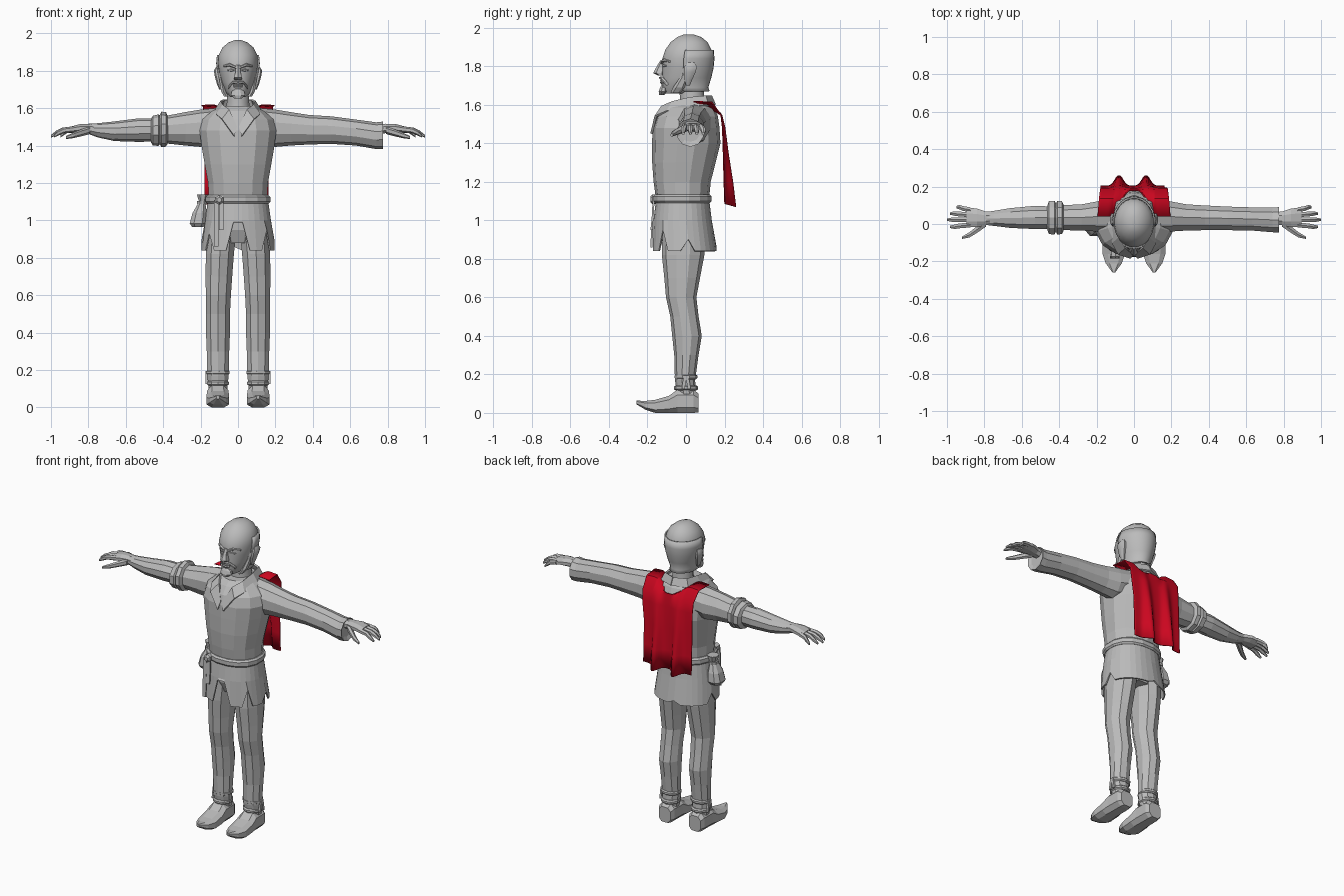
import bpy, bmesh, math
from mathutils import Vector


def material(name, rgb):
    m = bpy.data.materials.new(name)
    m.diffuse_color = (*rgb, 1)
    return m


GREY = material("plain grey", (0.5, 0.5, 0.5))
RED = material("cape red", (0.6, 0.002, 0.014))


def make(name, verts, faces, mat=GREY, thick=0, smooth=None):
    """Mesh object with outward normals, optional thickness and smoothing."""
    bm = bmesh.new()
    vs = [bm.verts.new(v) for v in verts]
    for f in faces:
        bm.faces.new([vs[i] for i in f])
    bmesh.ops.recalc_face_normals(bm, faces=bm.faces[:])
    me = bpy.data.meshes.new(name)
    bm.to_mesh(me)
    bm.free()
    me.materials.append(mat)
    ob = bpy.data.objects.new(name, me)
    bpy.context.collection.objects.link(ob)
    if thick:
        mod = ob.modifiers.new("thickness", 'SOLIDIFY')
        mod.thickness, mod.offset = thick, 0
    if smooth:
        bpy.ops.object.select_all(action='DESELECT')
        ob.select_set(True)
        bpy.context.view_layer.objects.active = ob
        bpy.ops.object.shade_smooth_by_angle(angle=math.radians(smooth))
    return ob


def ring(axis, c, a, b, n, p=1.0):
    """n-sided oval of half sizes a, b around c, facing along the axis."""
    k, pts = 1 / math.cos(math.pi / n), []
    for i in range(n):
        t = 2 * math.pi * (i + 0.5) / n
        u, v = [math.copysign(abs(f(t) * k) ** p, f(t)) if n > 4 else f(t) * k
                for f in (math.cos, math.sin)]
        off = {'x': (0, a * u, b * v), 'y': (a * u, 0, b * v), 'z': (a * u, b * v, 0)}[axis]
        pts.append(Vector(c) + Vector(off))
    return pts


def loft(name, rings, closed=True, caps=True, s=1, **kw):
    n = len(rings[0])
    verts = [(p[0] * s, p[1], p[2]) for r in rings for p in r]
    faces = [(j * n + i, j * n + (i + 1) % n, (j + 1) * n + (i + 1) % n, (j + 1) * n + i)
             for j in range(len(rings) - 1) for i in range(n if closed else n - 1)]
    if caps and closed:
        faces += [tuple(range(n)), tuple(range(len(verts) - n, len(verts)))]
    return make(name, verts, faces, **kw)


def upright(name, rows, n, p=1.0, **kw):
    """Rows: z, front y, back y, half width."""
    return loft(name, [ring('z', (0, (f + b) / 2, z), w, (b - f) / 2, n, p)
                       for z, f, b, w in rows], **kw)


def along_x(name, rows, n, s, **kw):
    """Rows: x, y, z, half depth, half height."""
    return loft(name, [ring('x', r[:3], r[3], r[4], n) for r in rows], s=s, **kw)


# Tunic body
upright("tunic_body", [(1.09, -.15, .115, .155), (1.2, -.165, .125, .16), (1.3, -.172, .15, .178),
                       (1.4, -.172, .175, .195), (1.48, -.17, .17, .205), (1.54, -.152, .162, .19),
                       (1.585, -.12, .145, .14), (1.612, -.085, .125, .085)], 14, .9)

# Tunic skirt with raised hem points as slits
N = 32
skirt = [ring('z', (0, (f + b) / 2, z), w, (b - f) / 2, N, .9) for z, f, b, w in
         [(1.12, -.15, .115, .155), (1.0, -.165, .13, .172), (.84, -.172, .155, .19)]]
for i, z in {0: .9, 15: .9, 19: .93, 23: .99, 24: .99, 28: .95, 8: .86}.items():
    skirt[2][i].z = z
loft("tunic_skirt", skirt, caps=False, thick=.008)
upright("hips", [(.88, -.09, .08, .11), (.95, -.12, .1, .15), (1.1, -.13, .1, .15)], 12)

# Belt, knot and hanging ends
upright("belt", [(1.09, -.162, .124, .165), (1.1, -.17, .132, .173), (1.125, -.17, .132, .173),
                 (1.135, -.16, .124, .163)], 16, .9)
loft("belt_knot", [ring('y', (-.1, y, 1.11), w, w, 6) for y, w in
                   [(-.12, .02), (-.175, .022), (-.185, .012)]])
for x, low in ((-.115, .86), (-.09, .95)):
    loft("belt_end", [ring('z', (x, y, z), .012, .005, 4) for z, y in
                      [(1.11, -.168), (1.0, -.174), (low, -.18)]])

# Belt pouch
loft("pouch", [ring('z', (x, -.01, z), a, b, 8, .8) for x, z, a, b in
               [(-.215, .965, .03, .04), (-.213, .985, .045, .055), (-.205, 1.04, .038, .048),
                (-.195, 1.085, .022, .03), (-.19, 1.1, .018, .024), (-.188, 1.14, .032, .034)]])
loft("pouch_tie", [ring('z', (-.193, -.01, z), .026, .033, 8) for z in (1.088, 1.104)])

# Turned collar, open at the front
half = [((0, .13, 1.645), (0, .15, 1.6)), ((.075, .1, 1.645), (.095, .115, 1.595)),
        ((.088, .02, 1.637), (.12, .02, 1.59)), ((.078, -.07, 1.615), (.115, -.1, 1.565)),
        ((.045, -.125, 1.59), (.085, -.158, 1.54)), ((.006, -.165, 1.5), (.02, -.18, 1.45))]
for s in (1, -1):
    loft("collar", [list(pair) for pair in half], closed=False, s=s, thick=.012)

# Sleeves: full length on one side, rolled on the other
upper = [(.08, .045, 1.515, .09, .085), (.2, .04, 1.493, .08, .095), (.28, .035, 1.49, .07, .085)]
along_x("long_sleeve", upper + [(.38, .033, 1.485, .066, .075), (.5, .03, 1.483, .063, .07),
                                (.63, .027, 1.47, .062, .066), (.74, .022, 1.453, .066, .068),
                                (.775, .022, 1.455, .068, .07), (.765, .022, 1.46, .05, .05)], 10, 1)
along_x("short_sleeve", upper + [(.4, .034, 1.485, .066, .068)], 10, -1)
along_x("rolled_cuff_inner", [(.375, .034, 1.485, .066, .068), (.385, .034, 1.487, .088, .088),
                              (.41, .034, 1.487, .09, .09), (.42, .034, 1.487, .07, .07)], 10, -1)
along_x("rolled_cuff_outer", [(.415, .034, 1.485, .072, .07), (.425, .034, 1.483, .09, .08),
                              (.455, .034, 1.48, .088, .076), (.465, .034, 1.48, .06, .06)], 10, -1)
along_x("bare_forearm", [(.4, .034, 1.485, .058, .058), (.53, .035, 1.483, .062, .06),
                         (.66, .032, 1.477, .053, .05), (.75, .03, 1.482, .04, .036),
                         (.8, .03, 1.49, .034, .026)], 10, -1)

for s in (1, -1):
    # Hands with four curved fingers and a thumb
    along_x("palm", [(.74, .03, 1.485, .034, .028), (.79, .03, 1.492, .036, .025),
                     (.84, .033, 1.493, .05, .023), (.895, .035, 1.485, .052, .017)], 8, s)
    for y0, y1, tip in ((.076, .09, .95), (.05, .056, .985), (.023, .023, 1.0), (-.005, -.015, .985)):
        mid = (.88 + tip) / 2
        along_x("finger", [(.875, y0, 1.488, .013, .014), (mid, (y0 + y1) / 2, 1.481, .013, .013),
                           ((mid + tip) / 2, y1, 1.468, .012, .012), (tip, y1, 1.45, .006, .006)], 6, s)
    along_x("thumb", [(.79, .005, 1.483, .018, .018), (.84, -.03, 1.468, .018, .016),
                      (.88, -.058, 1.455, .014, .013), (.92, -.074, 1.443, .006, .007)], 6, s)

    # Trouser legs
    loft("trouser_leg", [ring('z', (x, y, z), a, b, 10) for z, x, y, a, b in
                         [(.98, .085, -.005, .08, .11), (.82, .097, -.015, .075, .105),
                          (.7, .102, -.02, .071, .088), (.6, .105, -.025, .067, .075),
                          (.5, .107, -.008, .064, .07), (.4, .107, .005, .064, .073),
                          (.3, .107, .002, .06, .06), (.17, .107, -.005, .057, .05),
                          (.08, .107, .005, .048, .045)]], s=s)
    # Ankle ties
    for z, a, b in ((.187, .062, .056), (.13, .058, .06)):
        loft("ankle_tie", [ring('z', (.107, 0, z + d), a - e, b - e, 10) for d, e in
                           [(-.013, .008), (-.006, 0), (.006, 0), (.013, .008)]], s=s)
    for y in (-.012, .014):
        loft("ankle_tie_end", [ring('z', (.168, y * k, z), .006, .008, 4) for z, k in
                               [(.195, .3), (.16, .8), (.125, 1.2)]], s=s)
    # Pointed shoes: y, bottom, top, half width
    loft("shoe", [ring('y', (.108, y, (lo + hi) / 2), w, (hi - lo) / 2, 8, .7) for y, lo, hi, w in
                  [(.065, .003, .1, .042), (.04, 0, .12, .054), (-.045, 0, .12, .056),
                   (-.09, 0, .088, .06), (-.16, 0, .068, .06), (-.21, .016, .062, .043),
                   (-.258, .045, .064, .008)]], s=s)

# Neck and head
upright("neck", [(1.57, -.04, .1, .068), (1.63, -.03, .095, .06), (1.72, -.04, .09, .06)], 12, smooth=40)
skull = [(1.66, -.115, .06, .042), (1.69, -.122, .105, .07), (1.74, -.122, .12, .087),
         (1.79, -.122, .132, .099), (1.84, -.123, .137, .107), (1.885, -.108, .133, .103),
         (1.925, -.08, .112, .083), (1.952, -.045, .08, .05), (1.964, -.015, .045, .018)]
upright("head", skull, 20, smooth=45)

# Hair around the sides and back, with its lower edge at the nape
hair = []
for z, f, b, w in [(1.67, -.1, .112, .07)] + skull[1:6]:
    c, r = (f + b) / 2, (b - f) / 2 + .007
    hair.append([(math.cos(t) * (w + .006), c + math.sin(t) * r, z)
                 for t in [math.radians(-8 + 196 * i / 16) for i in range(17)]])
loft("hair", hair, closed=False, thick=.008, smooth=45)

# Face
loft("nose", [ring('z', (0, y, z), a, b, 6) for z, y, a, b in
              [(1.752, -.13, .02, .012), (1.765, -.14, .022, .026), (1.79, -.132, .014, .022),
               (1.83, -.12, .01, .012)]])
loft("lips", [ring('z', (0, -.122, z), a, b, 8) for z, a, b in
              [(1.706, .018, .006), (1.716, .026, .013), (1.722, .026, .009), (1.728, .024, .013),
               (1.734, .01, .007)]])
loft("chin_beard", [ring('z', (0, y, z), a, b, 8) for z, y, a, b in
                    [(1.652, -.125, .02, .014), (1.668, -.118, .038, .024), (1.69, -.116, .034, .018),
                     (1.702, -.117, .014, .01)]])
for s in (1, -1):
    along_x("brow", [(.01, -.122, 1.818, .012, .007), (.045, -.112, 1.832, .012, .008),
                     (.078, -.08, 1.825, .01, .005)], 6, s)
    along_x("eye", [(.02, -.119, 1.803, .004, .003), (.038, -.112, 1.804, .008, .008),
                    (.056, -.1, 1.803, .004, .003)], 6, s)
    along_x("moustache", [(.002, -.132, 1.74, .008, .006), (.03, -.122, 1.737, .009, .007),
                          (.052, -.1, 1.71, .008, .008)], 6, s)
    loft("jaw_whisker", [ring('z', (x, y, z), a, b, 6) for x, y, z, a, b in
                         [(.062, -.055, 1.662, .012, .022), (.078, -.035, 1.69, .012, .028),
                          (.088, -.01, 1.74, .01, .02), (.098, -.005, 1.79, .006, .012)]], s=s)
    loft("ear", [ring('z', (x, y, z), a, b, 8) for x, y, z, a, b in
                 [(.092, .01, 1.7, .008, .01), (.1, .012, 1.73, .013, .02), (.11, .02, 1.77, .014, .03),
                  (.116, .025, 1.8, .013, .032), (.112, .025, 1.82, .006, .018)]], s=s, smooth=50)

# Cape: lies on the shoulders, dips behind the neck and falls in two folds
columns = []
for i in range(37):
    u = i / 18 - 1
    k = min(1, max(0, (abs(u) - .1) / .6))
    k = k * k * (3 - 2 * k)
    x, y0, z0 = .195 * u, .18 - .14 * k, 1.56 + .058 * k - .012 * max(0, abs(u) - .7)
    wave = math.exp(-((abs(u) - .42) / .17) ** 2)
    low = .172 * u - .008
    columns.append([(x, y0, z0), (x * .96, max(.135, y0), z0 - .004),
                    (x * .93, .182 + .004 * wave, 1.545), (x * .92, .19 + .012 * wave, 1.48),
                    (low, .194 + .025 * wave, 1.35), (low, .198 + .045 * wave, 1.2),
                    (low, .202 + .057 * wave, 1.085 - .015 * wave)])
loft("cape", columns, closed=False, mat=RED, thick=.006, smooth=50)
